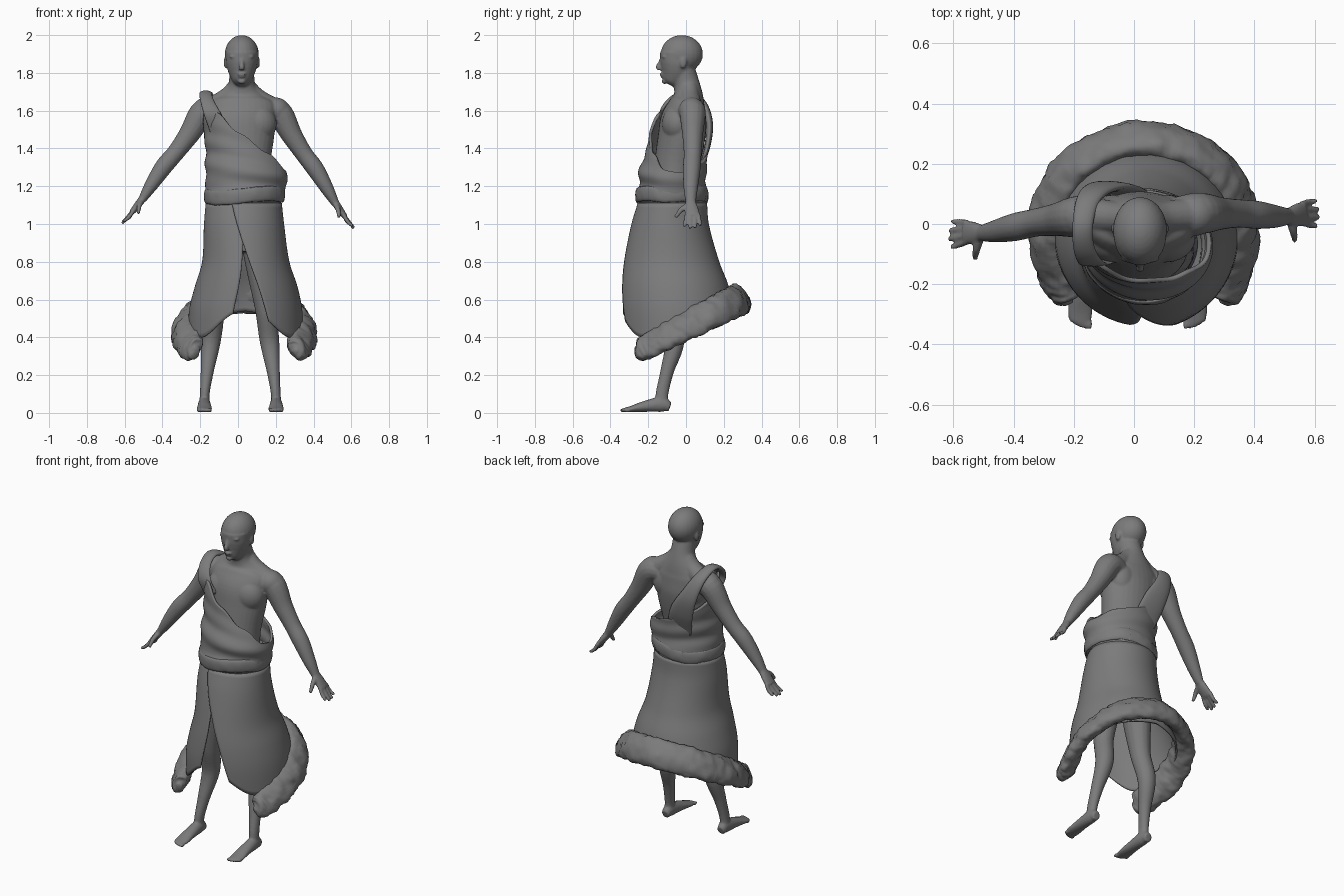
import bpy
import bmesh
from math import sin, cos, pi
from mathutils import Vector, Matrix, noise

cube = bpy.data.objects.get("Cube")
if cube:
    bpy.data.objects.remove(cube, do_unlink=True)

grey = bpy.data.materials.new("plain grey")
grey.use_nodes = True
grey.diffuse_color = (0.2, 0.2, 0.2, 1)
for node in grey.node_tree.nodes:
    if node.type == 'BSDF_PRINCIPLED':
        node.inputs["Base Color"].default_value = grey.diffuse_color
        node.inputs["Roughness"].default_value = 0.8

X, Y, Z = Vector((1, 0, 0)), Vector((0, 1, 0)), Vector((0, 0, 1))


def lookup(rows, key):
    """Smooth interpolation of a table whose first column is the key."""
    key = min(max(key, rows[0][0]), rows[-1][0])
    last = len(rows) - 1
    i = max(k for k in range(last) if rows[k][0] <= key)
    a, b = rows[i], rows[i + 1]
    before, after = rows[max(i - 1, 0)], rows[min(i + 2, last)]
    span = b[0] - a[0]
    t = (key - a[0]) / span
    result = []
    for c in range(1, len(a)):
        slope_a = (b[c] - before[c]) / (b[0] - before[0]) * span
        slope_b = (after[c] - a[c]) / (after[0] - a[0]) * span
        rise = b[c] - a[c]
        result.append(a[c] + t * slope_a + t * t * (3 * rise - 2 * slope_a - slope_b)
                      + t ** 3 * (slope_a + slope_b - 2 * rise))
    return result


def tube(bm, stations, across, rings=24, sides=16, lump=0.0, lean=0.0):
    """Sweep an ellipse through stations of (x, y, z, half width, half depth)."""
    rows = [(i, *s) for i, s in enumerate(stations)]
    end = len(rows) - 1
    previous = first = None
    for r in range(rings + 1):
        t = end * r / rings
        x, y, z, wide, deep = lookup(rows, t)
        tangent = Vector(lookup(rows, t + 0.05)[:3]) - Vector(lookup(rows, t - 0.05)[:3])
        tangent.normalize()
        axis = across - Vector((x, y, 0)).normalized() * lean
        side = (axis - tangent * axis.dot(tangent)).normalized()
        other = tangent.cross(side)
        ring = []
        for k in range(sides):
            a = 2 * pi * k / sides
            offset = side * cos(a) * wide + other * sin(a) * deep
            p = Vector((x, y, z)) + offset
            if lump:
                p += offset.normalized() * lump * (noise.noise(p * 18) + 0.7 * noise.noise(p * 45))
            ring.append(bm.verts.new(p))
        if previous:
            for k in range(sides):
                n = (k + 1) % sides
                bm.faces.new((previous[k], previous[n], ring[n], ring[k]))
        first = first or ring
        previous = ring
    bm.faces.new(first)
    bm.faces.new(previous)


def ball(bm, centre, radii):
    bmesh.ops.create_uvsphere(bm, u_segments=24, v_segments=16, radius=1,
                              matrix=Matrix.Translation(centre) @ Matrix.Diagonal((*radii, 1)))


def sheet(bm, point, columns, rows):
    """Grid of quads over point(u, t)."""
    grid = [[bm.verts.new(point(c / columns, r / rows)) for c in range(columns + 1)]
            for r in range(rows + 1)]
    for r in range(rows):
        for c in range(columns):
            bm.faces.new((grid[r][c], grid[r][c + 1], grid[r + 1][c + 1], grid[r + 1][c]))


def around(extents, angle, z, extra=0.0):
    """Point on an oval at height z; angle runs from the front towards the left."""
    x0, x1, front, back = lookup(extents, z)
    return Vector(((x0 + x1) / 2 + ((x1 - x0) / 2 + extra) * sin(angle),
                   (front + back) / 2 - ((back - front) / 2 + extra) * cos(angle), z))


def finish(name, bm, thickness=0.0):
    bmesh.ops.remove_doubles(bm, verts=bm.verts, dist=0.0001)
    bmesh.ops.recalc_face_normals(bm, faces=bm.faces)
    for face in bm.faces:
        face.smooth = True
    mesh = bpy.data.meshes.new(name)
    bm.to_mesh(mesh)
    bm.free()
    mesh.materials.append(grey)
    obj = bpy.data.objects.new(name, mesh)
    bpy.context.collection.objects.link(obj)
    if thickness:
        solid = obj.modifiers.new("cloth thickness", 'SOLIDIFY')
        solid.thickness = thickness
        solid.offset = 0
    return obj


# Body: torso and neck
body = bmesh.new()
torso = [(.85, -.08, .14, .11), (1, -.075, .16, .13), (1.15, -.065, .155, .125),
         (1.3, -.05, .15, .12), (1.45, -.025, .17, .125), (1.55, -.012, .18, .122),
         (1.63, .005, .18, .098), (1.68, .012, .12, .078), (1.74, .003, .072, .069), (1.82, -.02, .066, .066)]
tube(body, [(.02, y, z, w, d) for z, y, w, d in torso], X, 40, 32)

# Head and face
ball(body, (.02, -.022, 1.9), (.09, .112, .1))
jaw = [(1.91, -.045, .086, .092), (1.85, -.045, .083, .092), (1.81, -.053, .073, .084),
       (1.78, -.065, .06, .071), (1.752, -.08, .042, .052), (1.738, -.088, .02, .028)]
tube(body, [(.02, y, z, w, d) for z, y, w, d in jaw], X, 24, 32)
tube(body, [(.02, -.13, 1.875, .009, .009), (.02, -.139, 1.85, .01, .011),
            (.02, -.147, 1.83, .015, .014), (.02, -.138, 1.816, .015, .008)], X, 10)
ball(body, (.02, -.128, 1.793), (.024, .013, .006))
ball(body, (.02, -.124, 1.781), (.02, .013, .006))
ball(body, (.02, -.113, 1.755), (.022, .016, .014))
for s in (1, -1):
    ball(body, (.02 + s * .035, -.115, 1.886), (.03, .015, .008))
    ball(body, (.02 + s * .085, -.015, 1.855), (.011, .019, .032))

# Arms, hands, legs and feet
for s in (1, -1):
    # Chest, shoulder blade and neck muscle
    ball(body, (.02 + s * .085, -.046, 1.53), (.1, .082, .1))
    ball(body, (.02 + s * .09, .035, 1.55), (.08, .062, .1))
    tube(body, [(.02 + s * x, y, z, r, r) for x, y, z, r in (
        (.02, .015, 1.73, .05), (.07, .02, 1.675, .052), (.13, .027, 1.632, .056), (.19, .03, 1.6, .06))], Y)

    def limb(x, y, z, w, d):
        reach = (x - .15) / .46
        if s > 0:
            return (x, y, z, w, d)
        return (.04 * (1 - reach) - x, y - .07 * reach, z + .025 * reach, w, d)

    tube(body, [limb(*p) for p in (
        (.14, .03, 1.6, .06, .06), (.215, .035, 1.59, .07, .07), (.285, .035, 1.47, .055, .056),
        (.35, .035, 1.37, .047, .047), (.41, .03, 1.29, .047, .047),
        (.47, .025, 1.19, .038, .036), (.515, .025, 1.11, .027, .022))], Y, 36)
    ball(body, limb(.2, .03, 1.6, 0, 0)[:3], (.075, .07, .07))
    tube(body, [limb(*p) for p in ((.51, .025, 1.12, .026, .021), (.54, .03, 1.075, .038, .019),
                                   (.565, .035, 1.04, .04, .015))], Y, 10)
    for i in range(4):
        spread = (i - 1.5) * .021
        short = .012 * abs(i - 1.3)
        tube(body, [limb(.558, .035 + spread, 1.05, .011, .011),
                    limb(.59 - short / 2, .035 + spread * 1.2, 1.01, .011, .011),
                    limb(.617 - short / 2, .035 + spread * 1.35, .973 + short, .009, .009)], Y, 8, 10)
    tube(body, [limb(.52, .01, 1.1, .016, .015), limb(.53, -.025, 1.075, .014, .014),
                limb(.535, -.056, 1.035, .01, .01)], X, 8, 10)

    def leg(x, *rest):
        return (.012 + s * x, *rest)

    tube(body, [leg(*p) for p in (
        (.08, -.075, .95, .085, .1), (.11, -.09, .75, .075, .085), (.135, -.09, .55, .057, .06),
        (.155, -.06, .38, .052, .052), (.175, -.1, .22, .035, .036),
        (.188, -.127, .1, .026, .034), (.19, -.125, .03, .03, .034))], X, 40)
    tube(body, [leg(*p) for p in (
        (.19, -.085, .03, .024, .025), (.19, -.13, .045, .032, .04), (.19, -.22, .034, .037, .029),
        (.19, -.29, .02, .042, .017), (.188, -.325, .015, .034, .012))], X, 20)
    for i in range(5):
        ball(body, leg(.16 + .015 * i, -.333 + .0015 * i * i, .014), (.01, .018, .011))

skin = finish("body", body)
merge = skin.modifiers.new("merge", 'REMESH')
merge.mode = 'VOXEL'
merge.voxel_size = 0.0062
merge.use_smooth_shade = True
soften = skin.modifiers.new("soften", 'SMOOTH')
soften.factor = 0.5
soften.iterations = 5

# Skirt: one open sheet overlapping at the front
skirt_size = [(.38, -.26, .335, -.325, .25), (.55, -.25, .325, -.335, .24), (.67, -.22, .3, -.33, .215),
              (.8, -.182, .258, -.312, .165), (1, -.172, .23, -.272, .11), (1.12, -.162, .217, -.236, .1)]
hem = [(0, .53), (.25, .52), (.85, .4), (1.6, .44), (2.3, .5), (pi, .54)]
left_edge = [(0, -.3), (.3, -.08), (.7, .22), (1, .42)]
right_edge = [(0, .2), (.3, 0), (.7, -.12), (1, -.22)]


def skirt_point(u, t):
    start, stop = lookup(left_edge, t)[0], lookup(right_edge, t)[0] + 2 * pi
    angle = start + (stop - start) * u
    low = lookup(hem, min(abs(angle), abs(2 * pi - angle)))[0]
    return around(skirt_size, angle, 1.11 + (low - 1.11) * t, .012 * (1 - u))


skirt = bmesh.new()
sheet(skirt, skirt_point, 96, 28)
finish("skirt", skirt, .01)

# Fur trim along the hem, leaning outwards
fur = bmesh.new()
tube(fur, [(-.22, -.268, .33, .015, .012), (-.23, -.245, .332, .06, .036), (-.247, -.2, .352, .078, .046),
           (-.285, -.08, .42, .085, .046), (-.28, .06, .49, .085, .046), (-.18, .21, .565, .085, .046),
           (.03, .285, .605, .085, .046), (.25, .21, .565, .085, .046), (.345, .06, .49, .085, .046),
           (.35, -.08, .42, .085, .046), (.32, -.2, .352, .078, .046),
           (.31, -.245, .332, .06, .036), (.3, -.268, .33, .015, .012)], Z, 180, 28, .01, .6)
finish("fur_trim", fur)

# Upper wrap with a slanting neckline and a loose left side
wrap_size = [(1.1, -.16, .215, -.232, .1), (1.15, -.168, .235, -.258, .107), (1.2, -.163, .25, -.24, .1),
             (1.27, -.165, .25, -.243, .1), (1.4, -.165, .21, -.2, .11),
             (1.5, -.175, .19, -.185, .125), (1.64, -.185, .2, -.16, .13)]
neckline = [(-pi, 1.36), (-2.2, 1.46), (-1.57, 1.52), (-1.1, 1.63), (-.75, 1.6), (0, 1.48),
            (.8, 1.36), (1.57, 1.27), (2.3, 1.31), (pi, 1.36)]


def wrap_point(u, t):
    angle = (2 * u - 1) * pi
    top = lookup(neckline, angle)[0] + .008 * sin(angle * 9) * cos(angle / 2)
    z = 1.105 + (top - 1.105) * t
    return around(wrap_size, angle, z, .005 * sin(z * 55 + 2 * sin(angle)) * sin(pi * t))


wrap = bmesh.new()
sheet(wrap, wrap_point, 96, 48)
finish("upper_wrap", wrap, .015)

# Shoulder strap, tucked into the wrap at both ends
strap = bmesh.new()
tube(strap, [(-.1, -.12, 1.5, .05, .008), (-.14, -.13, 1.59, .042, .01), (-.166, -.08, 1.66, .035, .013),
             (-.17, .0, 1.692, .034, .015), (-.15, .085, 1.645, .04, .018),
             (-.105, .122, 1.54, .055, .02), (-.05, .115, 1.42, .075, .016),
             (-.01, .08, 1.3, .08, .01)], X, 48)
finish("shoulder_strap", strap)

# Rolled sash round the waist, its ends overlapping
sash = bmesh.new()
path = []
for i in range(-1, 18):
    angle = 2 * pi * i / 16 + pi
    p = around(wrap_size, angle, 1.15 + .01 * sin(angle) + .006 * sin(angle * 3))
    path.append((*p, .04, .012))
tube(sash, path, Z, 90, 14, .004)
finish("waist_sash", sash)
